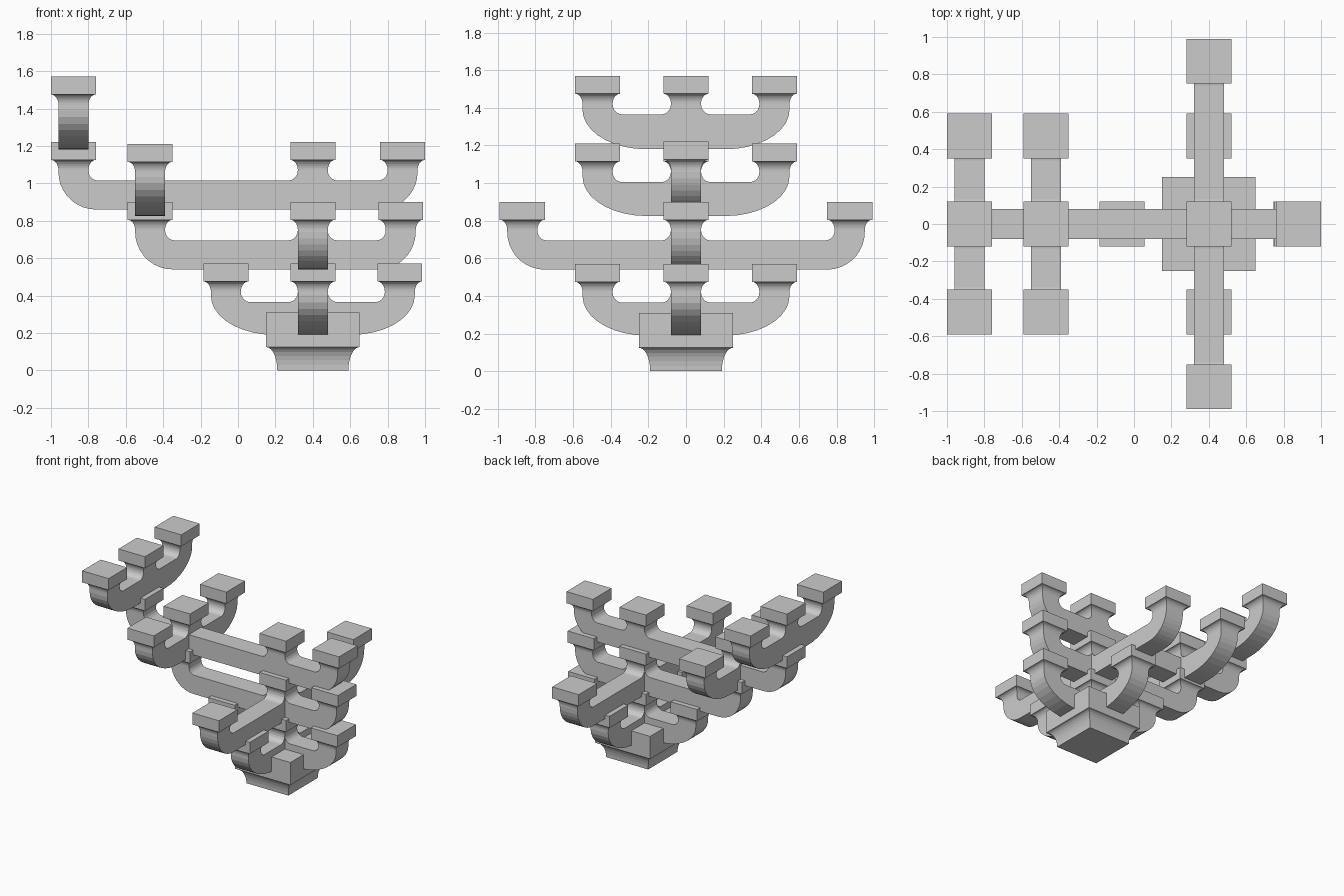
import bpy, bmesh
from math import sin, cos, pi

if "Cube" in bpy.data.objects:
    bpy.data.objects.remove(bpy.data.objects["Cube"])

ARM_HALF = 0.08    # half thickness of every arm
CAP_HALF = 0.12    # half width of a small bearing block
CX = 0.40          # axis of the main column


def finish(bm, name):
    bmesh.ops.recalc_face_normals(bm, faces=bm.faces)
    me = bpy.data.meshes.new(name)
    bm.to_mesh(me)
    bm.free()
    ob = bpy.data.objects.new(name, me)
    bpy.context.collection.objects.link(ob)
    return ob


def flared_block(name, x, y, z0, z_flare, z_top, half_bottom, half_top, steps=7):
    """Square block with a concave flare below its plain upper part."""
    rings = []
    for i in range(steps + 1):
        a = i / steps * pi / 2
        rings.append((half_bottom + (half_top - half_bottom) * (1 - cos(a)),
                      z0 + (z_flare - z0) * sin(a)))
    rings.append((half_top, z_top))
    bm = bmesh.new()
    loops = [[bm.verts.new((x + sx * h, y + sy * h, z))
              for sx, sy in ((-1, -1), (1, -1), (1, 1), (-1, 1))] for h, z in rings]
    for low, high in zip(loops, loops[1:]):
        for k in range(4):
            n = (k + 1) % 4
            bm.faces.new((low[k], low[n], high[n], high[k]))
    bm.faces.new(loops[0])
    bm.faces.new(loops[-1])
    return finish(bm, name)


def bracket_arm(name, axis, seats, offset, bottom, top, rx, ry, steps=9):
    """Boat-shaped arm with rounded ends and a filleted neck under each block."""
    neck, deck, fil = top - 0.15, top - 0.205, 0.05
    lo, hi = seats[0] - ARM_HALF, seats[-1] + ARM_HALF
    pts = []
    for i in range(steps + 1):              # rounded left end
        a = i / steps * pi / 2
        pts.append((lo + rx * (1 - cos(a)), bottom + ry * (1 - sin(a))))
    for i in range(steps + 1):              # rounded right end
        a = i / steps * pi / 2
        pts.append((hi - rx * (1 - sin(a)), bottom + ry * (1 - cos(a))))
    for s in reversed(seats):               # upper edge with necks
        right, left = s + ARM_HALF, s - ARM_HALF
        arc = [(fil * (1 - cos(i / 5 * pi / 2)), neck + (deck - neck) * sin(i / 5 * pi / 2))
               for i in range(6)]
        if s != seats[-1]:
            pts += [(right + d, z) for d, z in reversed(arc)]
        else:
            pts.append((right, neck))
        if s != seats[0]:
            pts += [(left - d, z) for d, z in arc]
        else:
            pts.append((left, neck))
    bm = bmesh.new()
    sides = []
    for w in (offset - ARM_HALF, offset + ARM_HALF):
        sides.append([bm.verts.new((u, w, z) if axis == 'x' else (w, u, z)) for u, z in pts])
    bm.faces.new(sides[0])
    bm.faces.new(sides[1])
    for k in range(len(pts)):
        n = (k + 1) % len(pts)
        bm.faces.new((sides[0][k], sides[0][n], sides[1][n], sides[1][k]))
    return finish(bm, name)


# Large base block
flared_block("base_block", CX, 0, 0, 0.125, 0.31, 0.19, 0.25)

# Arms: name, axis, block seats, offset, underside, block top, end curve radii
arms = [
    ("tier1_long_arm", 'x', (-0.065, CX, 0.865), 0, 0.19, 0.57, 0.34, 0.21),
    ("tier1_cross_arm", 'y', (-0.47, 0, 0.47), CX, 0.19, 0.57, 0.34, 0.21),
    ("tier2_long_arm", 'x', (-0.47, CX, 0.87), 0, 0.54, 0.90, 0.20, 0.20),
    ("tier2_cross_arm", 'y', (-0.87, 0, 0.87), CX, 0.54, 0.90, 0.20, 0.20),
    ("tier3_long_arm", 'x', (-0.88, CX, 0.88), 0, 0.86, 1.22, 0.20, 0.20),
    ("tier3_cross_arm", 'y', (-0.47, 0, 0.47), -0.47, 0.825, 1.21, 0.34, 0.21),
    ("tier4_cross_arm", 'y', (-0.47, 0, 0.47), -0.88, 1.18, 1.57, 0.34, 0.21),
]
blocks = set()
for name, axis, seats, offset, bottom, top, rx, ry in arms:
    bracket_arm(name, axis, seats, offset, bottom, top, rx, ry)
    for s in seats:
        blocks.add((s, offset, top) if axis == 'x' else (offset, s, top))

# Small bearing blocks on every seat
for x, y, top in sorted(blocks):
    flared_block("bearing_block", x, y, top - 0.15, top - 0.095, top, ARM_HALF, CAP_HALF)
